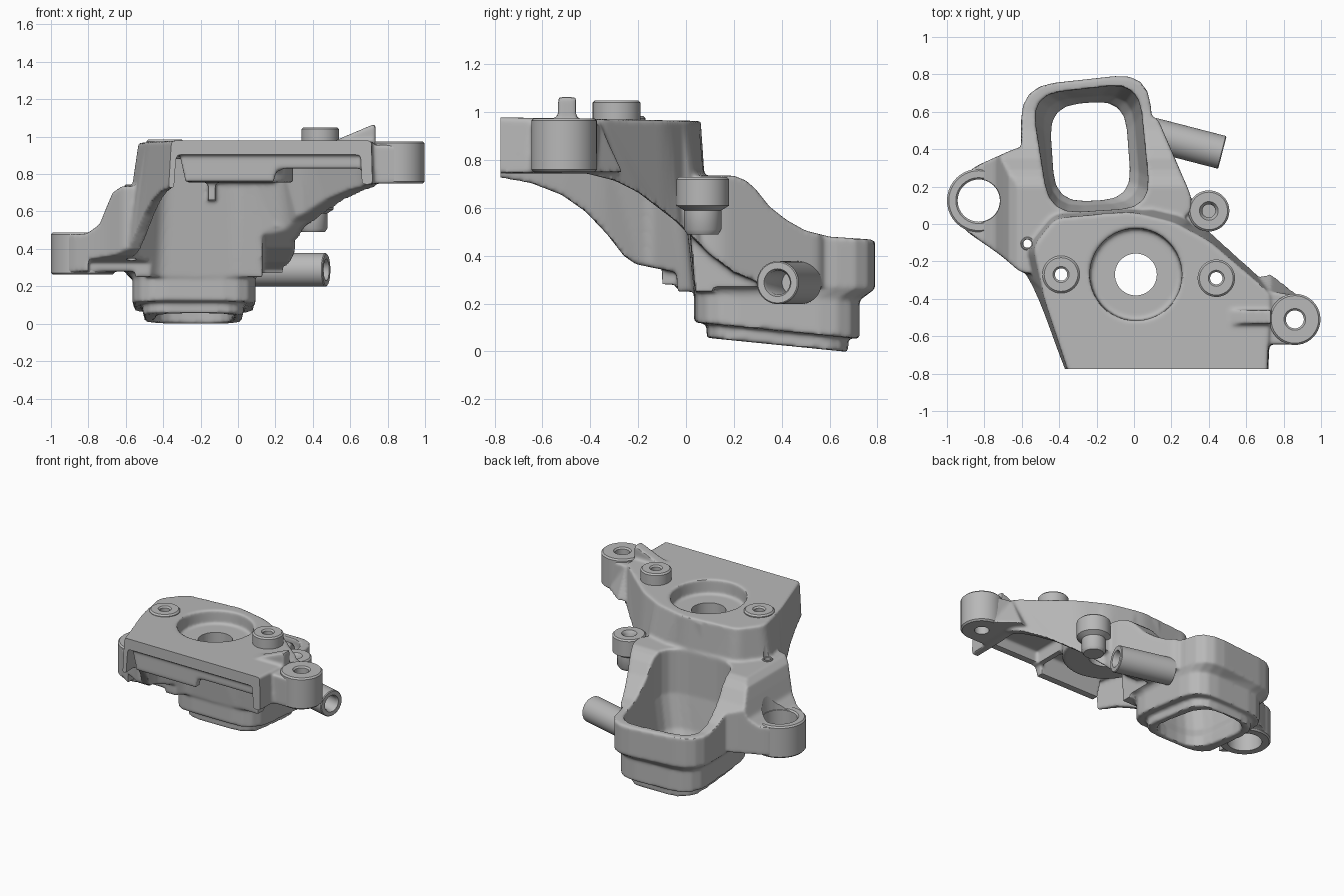
import bpy, bmesh, math
from mathutils import Vector, Matrix

if "Cube" in bpy.data.objects:
    bpy.data.objects.remove(bpy.data.objects["Cube"])

metal = bpy.data.materials.new("cast_grey")
metal.diffuse_color = (0.48, 0.48, 0.48, 1)
metal.use_nodes = True
metal.node_tree.nodes["Principled BSDF"].inputs["Base Color"].default_value = metal.diffuse_color


def make(name, verts, faces):
    me = bpy.data.meshes.new(name)
    me.from_pydata(verts, [], faces)
    bm = bmesh.new()
    bm.from_mesh(me)
    bmesh.ops.recalc_face_normals(bm, faces=bm.faces)
    bm.to_mesh(me)
    bm.free()
    me.materials.append(metal)
    ob = bpy.data.objects.new(name, me)
    bpy.context.collection.objects.link(ob)
    return ob


def rounded(pts, r, n=5):
    """Replace each corner of a 2D outline by a curve."""
    out = []
    for i, p in enumerate(pts):
        p = Vector(p)
        a, b = Vector(pts[i - 1]) - p, Vector(pts[(i + 1) % len(pts)]) - p
        a = p + a.normalized() * min(r, a.length * 0.45)
        b = p + b.normalized() * min(r, b.length * 0.45)
        for k in range(n):
            t = k / (n - 1)
            out.append(a * (1 - t) ** 2 + p * 2 * t * (1 - t) + b * t * t)
    return out


def inset(pts, d):
    """Move a counter-clockwise outline inward."""
    out = []
    for i, p in enumerate(pts):
        p = Vector(p)
        e = (p - Vector(pts[i - 1])).normalized()
        f = (Vector(pts[(i + 1) % len(pts)]) - p).normalized()
        n1, n2 = Vector((-e.y, e.x)), Vector((-f.y, f.x))
        out.append(p + (n1 + n2) * d / (1 + n1.dot(n2)))
    return out


def loft(name, rings, r=0.0):
    """Skin outlines given as (outline, z, slope along y)."""
    rings = [(rounded(o, r) if r else o, z, s) for o, z, s in rings]
    n = len(rings[0][0])
    verts = [(p[0], p[1], z + s * p[1]) for o, z, s in rings for p in o]
    faces = [(k * n + i, k * n + (i + 1) % n, (k + 1) * n + (i + 1) % n, (k + 1) * n + i)
             for k in range(len(rings) - 1) for i in range(n)]
    faces += [tuple(range(n)), tuple(range((len(rings) - 1) * n, len(rings) * n))]
    return make(name, verts, faces)


def prism(name, pts, axis, lo, hi):
    """Extrude a (y, z) profile along x or an (x, z) profile along y."""
    n = len(pts)
    verts = [(v, p[0], p[1]) if axis == 'X' else (p[0], v, p[1]) for v in (lo, hi) for p in pts]
    faces = [(i, (i + 1) % n, n + (i + 1) % n, n + i) for i in range(n)]
    return make(name, verts, faces + [tuple(range(n)), tuple(range(n, 2 * n))])


def lathe(name, x, y, prof, n=40):
    """Revolve a closed (radius, z) profile about a vertical axis."""
    m = len(prof)
    verts = [(x + r * math.cos(2 * math.pi * i / n), y + r * math.sin(2 * math.pi * i / n), z)
             for i in range(n) for r, z in prof]
    faces = [(i * m + k, i * m + (k + 1) % m, (i + 1) % n * m + (k + 1) % m, (i + 1) % n * m + k)
             for i in range(n) for k in range(m)]
    return make(name, verts, faces)


def rod(name, x, y, r0, z0, r1, z1, n=48):
    circ = lambda r: [(x + r * math.cos(2 * math.pi * i / n), y + r * math.sin(2 * math.pi * i / n))
                      for i in range(n)]
    return loft(name, [(circ(r0), z0, 0), (circ(r1), z1, 0)])


def apply(ob, kind, **props):
    mod = ob.modifiers.new(kind, kind)
    for k, v in props.items():
        setattr(mod, k, v)
    bpy.context.view_layer.objects.active = ob
    bpy.ops.object.modifier_apply(modifier=mod.name)


def boolean(ob, other, op='DIFFERENCE'):
    apply(ob, 'BOOLEAN', object=other, operation=op, solver='EXACT')
    bpy.data.objects.remove(other)


# Duct, its base lip, side shoulder and ear web
q1 = [(-.57, .03), (.10, .04), (.075, .735), (-.55, .705)]
q2 = [(-.60, .02), (.14, .03), (.075, .81), (-.605, .735)]
body = loft("housing", [(q1, .125, -.1), (q1, .25, -.05), (q2, .30, -.05), (q2, .85, 0)], .18)
ear_web = [(-.90, .285), (-.60, .42), (-.45, .42), (-.42, -.2), (-.58, -.285), (-.70, -.175),
           (-.94, -.01)]
boolean(body, loft("ear_web", [(ear_web, .28, 0), (ear_web, .8, 0)], .08), 'UNION')
shoulder = [(-.05, .04), (.30, .04), (.31, .14), (.12, .58), (-.05, .58)]
boolean(body, loft("shoulder", [(shoulder, .27, 0), (shoulder, .8, 0)], .05), 'UNION')
boolean(body, prism("rim_cut", [(-.5, .735), (.2, .735), (.25, .715), (.29, .68), (.35, .605),
                                (.42, .55), (.5, .505), (.6, .48), (.9, .46), (.9, 1.2),
                                (-.5, 1.2)], 'X', -1.2, 1.2))
boolean(body, prism("ear_cut", [(-1.2, .48), (-.81, .48), (-.74, .53), (-.70, .63), (-.67, .70),
                                (-.62, .735), (-.62, 1.2), (-1.2, 1.2)], 'Y', -1, 1))
boolean(body, rod("ear_core", -.83, .125, .165, .265, .16, .48), 'UNION')
lip = [(-.515, .085), (.035, .09), (.015, .685), (-.495, .665)]
boolean(body, loft("duct_lip", [(lip, .066, -.1), (lip, .2, -.1)], .15), 'UNION')

# Raised mounting deck with sloping walls
top = [(-.33, -.85), (.71, -.85), (.73, -.37), (.40, -.09), (.21, .01), (-.02, .065),
       (-.42, .03), (-.54, -.12), (-.48, -.40)]
low = [(-.37, -.85), (.73, -.85), (.75, -.285), (.46, -.05), (.32, .12), (0, .11),
       (-.45, .10), (-.65, -.15), (-.55, -.37)]
boolean(body, loft("deck", [(low, .25, 0), (top, .965, -.018)], .05), 'UNION')
lug_low = [(.55, -.64), (.86, -.645), (.95, -.46), (.87, -.375), (.73, -.265), (.6, -.30)]
lug_top = [(.55, -.64), (.86, -.645), (.95, -.46), (.87, -.385), (.73, -.36), (.6, -.36)]
boolean(body, loft("lug", [(lug_low, .75, 0), (lug_top, .955, 0)]), 'UNION')
boolean(body, prism("crest", [(.45, .95), (.735, 1.07), (.735, .9), (.45, .9)],
                    'Y', -.535, -.46), 'UNION')


# Hollow underside, open at the front
def hollow_ring(o):
    return [(p.x, -.95 if p.y < -.6 else p.y - (.015 if p.y > -.15 else 0)) for p in inset(o, .06)]


boolean(body, loft("hollow", [(hollow_ring(low), -.1, 0), (hollow_ring(low), .25, 0),
                              (hollow_ring(top), .905, 0)], .04))
boolean(body, prism("left_trim", [(-1, .73), (-.77, .725), (-.65, .705), (-.52, .655),
                                  (-.42, .585), (-.33, .49), (-.26, .40), (-.21, .365),
                                  (-.04, .33), (-.02, -.1), (-1, -.1)], 'X', -.80, -.2))
boolean(body, prism("right_trim", [(-1, .745), (-.42, .745), (-.3, .715), (-.2, .665),
                                   (-.05, .55), (.1, .405), (.2, .33), (.3, .29), (.3, -.1),
                                   (-1, -.1)], 'X', .13, 1.2))

# Front stiffening beam below the deck edge
boolean(body, prism("front_beam", [(-.32, .94), (-.28, .76), (.19, .76), (.21, .83), (.68, .83),
                                   (.68, .94)], 'Y', -.755, -.70), 'UNION')

# Central cup, boss roots and stiffening ribs below the deck
for x, y, r, z0, z1 in [(.01, -.27, .285, .755, .94), (.44, -.29, .085, .88, .95),
                        (-.39, -.27, .085, .88, .95)]:
    boolean(body, rod("root", x, y, r, z0, r, z1), 'UNION')
for x, y0, y1, z0 in [(.21, -.74, -.05, .82), (-.14, -.2, .06, .66)]:
    boolean(body, prism("rib", [(y0, z0), (y1, z0), (y1, .94), (y0, .94)],
                        'X', x - .02, x + .02), 'UNION')
boss_web = [(.2, .0), (.35, .0), (.35, .12), (.25, .14)]
boolean(body, loft("boss_web", [(boss_web, .52, 0), (boss_web, .70, 0)]), 'UNION')

# Tapered duct passage and stepped recess
p0 = [(-.42, .115), (-.01, .135), (-.05, .665), (-.455, .63)]
pm = [(-.44, .09), (.04, .115), (-.01, .70), (-.50, .66)]
p1 = [(-.45, .055), (.09, .09), (.025, .755), (-.55, .69)]
boolean(body, loft("passage", [(p0, -.2, 0), (p0, .12, 0), (pm, .19, 0), (p1, .42, 0),
                               (p1, .9, 0)], .16))
boolean(body, rod("recess", .01, -.27, .242, .87, .255, 1.1))

# Casting fillets
apply(body, 'REMESH', mode='VOXEL', voxel_size=.010)
apply(body, 'SMOOTH', factor=.5, iterations=7)

# Machined front face and drilled holes
boolean(body, prism("front_face", [(-1, -.2), (1.2, -.2), (1.2, 1.3), (-1, 1.3)], 'Y', -1.2, -.775))
for x, y, r in [(.01, -.27, .112), (-.83, .125, .115), (.86, -.51, .06), (.44, -.29, .045),
                (-.39, -.27, .045), (-.57, -.105, .026)]:
    boolean(body, rod("drill", x, y, r, -.2, r, 1.3))
if not body.data.materials:
    body.data.materials.append(metal)


# Bosses with chamfered rims
def boss(name, x, y, r, hole, z0, z1, c=.01):
    return lathe(name, x, y, [(hole, z0), (r - c, z0), (r, z0 + c), (r, z1 - c), (r - c, z1),
                              (hole + c, z1), (hole, z1 - c)])


boss("right_lug_boss", .86, -.51, .137, .048, .75, .975)
boss("right_deck_boss", .44, -.29, .10, .033, .89, 1.05)
boss("left_deck_boss", -.39, -.27, .10, .033, .89, .985)
boss("ear_ring", -.83, .125, .17, .113, .262, .488)
boss("small_hole_rim", -.57, -.105, .036, .022, .66, .743, .004)
lathe("side_boss", .40, .07, [(.0005, .49), (.065, .49), (.078, .51), (.078, .59), (.11, .61),
                              (.11, .72), (.10, .73), (.05, .73), (.035, .71), (.035, .63), (.0005, .63)])

# Side pipe, turned to point right
pipe = lathe("side_pipe", 0, 0, [(.0005, 0), (.09, 0), (.09, .385), (.085, .39), (.058, .39),
                                 (.05, .375), (.05, .12), (.0005, .12)])
turn = Vector((.967, -.25, 0)).to_track_quat('Z', 'Y').to_matrix().to_4x4()
pipe.data.transform(Matrix.Translation((.095, .48, .288)) @ turn)

# Smooth shading with crisp machined edges
bpy.ops.object.select_all(action='DESELECT')
for ob in bpy.context.collection.objects:
    ob.select_set(True)
bpy.context.view_layer.objects.active = body
bpy.ops.object.shade_smooth_by_angle(angle=math.radians(40))
